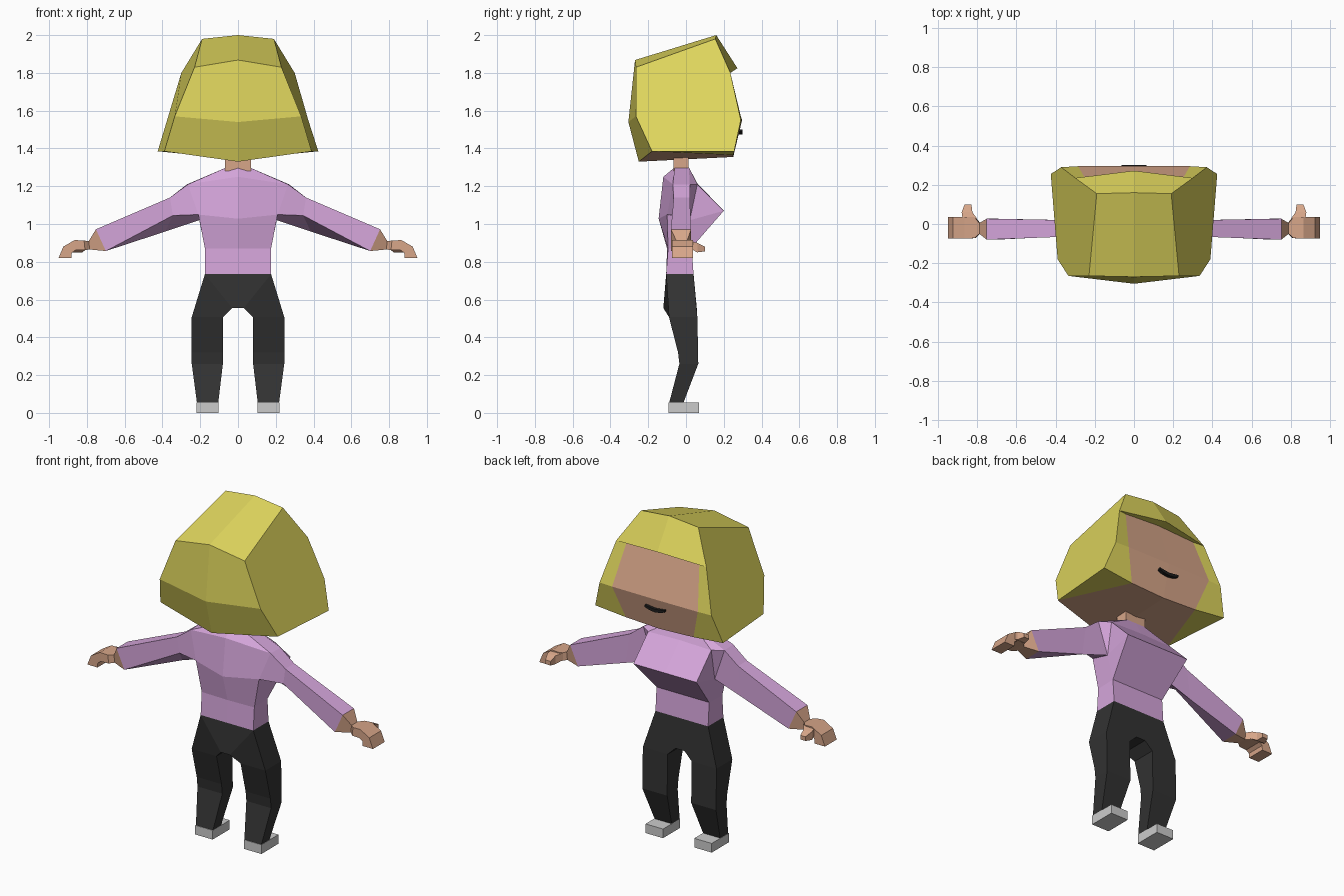
import bpy, bmesh

if "Cube" in bpy.data.objects:
    bpy.data.objects.remove(bpy.data.objects["Cube"])


def material(name, rgb):
    m = bpy.data.materials.new(name)
    m.diffuse_color = (*rgb, 1)
    m.use_nodes = True
    m.node_tree.nodes["Principled BSDF"].inputs["Base Color"].default_value = m.diffuse_color
    return m


BLOND = material("blond hair", (0.74, 0.67, 0.11))
SKIN = material("skin", (0.68, 0.38, 0.25))
PINK = material("lilac knit", (0.67, 0.38, 0.71))
BLACK = material("dark cloth", (0.032, 0.032, 0.032))
GREY = material("shoe grey", (0.60, 0.60, 0.60))
INK = material("mouth black", (0.012, 0.012, 0.012))


def mirrored(name, verts, faces, mat):
    """Build the +x half and its reflection as one welded flat-shaded mesh."""
    bm = bmesh.new()
    for s in (1, -1):
        vs = [bm.verts.new((s * x, y, z)) for x, y, z in verts]
        for f in faces:
            bm.faces.new([vs[i] for i in f])
    bmesh.ops.remove_doubles(bm, verts=bm.verts, dist=0.0005)
    bmesh.ops.recalc_face_normals(bm, faces=bm.faces)
    me = bpy.data.meshes.new(name)
    bm.to_mesh(me)
    bm.free()
    me.materials.append(mat)
    ob = bpy.data.objects.new(name, me)
    bpy.context.collection.objects.link(ob)
    return ob


def named(name, pts, faces, mat):
    """Half shell whose faces are written with point labels."""
    keys = sorted({k for f in faces for k in f.split()})
    mirrored(name, [pts[k] for k in keys],
             [[keys.index(k) for k in f.split()] for f in faces], mat)


def loft(name, rings, mat, start=True, end=True):
    n = len(rings[0])
    faces = [(r * n + i, r * n + (i + 1) % n, (r + 1) * n + (i + 1) % n, (r + 1) * n + i)
             for r in range(len(rings) - 1) for i in range(n)]
    if start:
        faces.append(tuple(range(n)))
    if end:
        faces.append(tuple(range((len(rings) - 1) * n, len(rings) * n)))
    mirrored(name, [p for r in rings for p in r], faces, mat)


def limb_ring(xt, zt, xb, zb, y0, y1):
    """Section of a sideways limb: upper edge and lower edge."""
    return [(xt, y0, zt), (xt, y1, zt), (xb, y1, zb), (xb, y0, zb)]


def flat_ring(x0, x1, y0, y1, z):
    """Level section of an upright part."""
    return [(x1, y0, z), (x1, y1, z), (x0, y1, z), (x0, y0, z)]


# Head: a = crown, b/c/d = back going down, f = fringe, g/h = front sides, i/j/k = face
head = {
    "a0": (0, 0.16, 2.0), "a1": (0.19, 0.155, 1.98),
    "b0": (0, -0.27, 1.868), "b1": (0.23, -0.265, 1.83),
    "c0": (0, -0.305, 1.54), "c1": (0.335, -0.265, 1.57),
    "d0": (0, -0.25, 1.33), "d1": (0.39, -0.18, 1.385),
    "f0": (0, 0.272, 1.825), "f1": (0.30, 0.235, 1.80),
    "g1": (0.372, 0.29, 1.55), "h1": (0.425, 0.255, 1.385),
    "i0": (0, 0.205, 1.83), "i1": (0.24, 0.215, 1.81),
    "j0": (0, 0.297, 1.55), "j1": (0.285, 0.295, 1.55),
    "k0": (0, 0.25, 1.355), "k1": (0.225, 0.25, 1.365),
}
named("hair", head, [
    "a0 a1 b1 b0", "b0 b1 c1 c0", "c0 c1 d1 d0",     # crown and back
    "a1 b1 c1 d1 h1 g1 f1",                          # side
    "a0 a1 f1 f0", "f0 f1 i1 i0",                    # fringe
    "f1 g1 j1 i1", "g1 h1 k1 j1", "h1 d1 k1",        # strands by the cheeks
], BLOND)
named("face", head, ["i0 i1 j1 j0", "j0 j1 k1 k0", "k0 k1 d1 d0"], SKIN)

# Mouth: thin curved bar
loft("mouth", [[(x, 0.270, z), (x, 0.300, z), (x, 0.300, z + h), (x, 0.270, z + h)]
               for x, z, h in ((0, 1.474, 0.018), (0.04, 1.479, 0.018), (0.065, 1.489, 0.012))],
     INK, start=False)

# Neck
loft("neck", [flat_ring(0, 0.068, -0.065, 0.012, z) for z in (1.28, 1.37)], SKIN, False, False)

# Sweater body: n = collar, s = shoulders, p = armpit, m = chest ridge, w = waist, u = hem
body = {
    "nb0": (0, -0.06, 1.30), "nb1": (0.06, -0.06, 1.30),
    "nf1": (0.06, 0.015, 1.30), "nf0": (0, 0.015, 1.30),
    "sb0": (0, -0.12, 1.25), "sb1": (0.265, -0.07, 1.21), "st": (0.27, 0.02, 1.21),
    "sf1": (0.21, 0.06, 1.21), "sf0": (0, 0.06, 1.215),
    "pb0": (0, -0.145, 1.028), "pb1": (0.21, -0.10, 1.05), "pf1": (0.205, 0.02, 1.02),
    "m1": (0.21, 0.20, 1.07), "m0": (0, 0.20, 1.07),
    "wb0": (0, -0.10, 0.87), "wb1": (0.175, -0.095, 0.87),
    "wf1": (0.175, 0.03, 0.875), "wf0": (0, 0.03, 0.875),
    "ub0": (0, -0.105, 0.735), "ub1": (0.175, -0.105, 0.735),
    "uf1": (0.175, 0.04, 0.735), "uf0": (0, 0.04, 0.735),
}
named("sweater", body, [
    "nb0 nb1 nf1 nf0", "nb0 nb1 sb1 sb0", "nb1 nf1 st sb1", "nf1 st sf1", "nf0 nf1 sf1 sf0",
    "sb0 sb1 pb1 pb0", "pb0 pb1 wb1 wb0", "wb0 wb1 ub1 ub0",
    "sf0 sf1 m1 m0", "m0 m1 wf1 wf0", "wf0 wf1 uf1 uf0",
    "st sf1 pf1", "sf1 m1 pf1", "m1 wf1 pf1", "pb1 pf1 wf1 wb1", "wb1 wf1 uf1 ub1",
], PINK)

# Sleeves
cuff = limb_ring(0.752, 0.972, 0.70, 0.857, -0.08, 0.027)
loft("sleeves", [
    [body[k] for k in ("sb1", "st", "pf1", "pb1")],
    [(0.36, -0.065, 1.14), (0.36, 0.02, 1.14), (0.385, 0.02, 0.96), (0.345, -0.062, 1.045)],
    cuff,
], PINK, False, False)

# Hands with curled fingers
loft("hands", [
    cuff,
    limb_ring(0.79, 0.91, 0.785, 0.865, -0.05, 0.005),
    limb_ring(0.815, 0.912, 0.81, 0.862, -0.072, 0.035),
    limb_ring(0.865, 0.915, 0.86, 0.862, -0.075, 0.037),
    limb_ring(0.925, 0.88, 0.88, 0.847, -0.075, 0.037),
    limb_ring(0.95, 0.82, 0.882, 0.82, -0.075, 0.037),
], SKIN, start=False)
loft("thumbs", [
    [(x0, y, z0), (x1, y, z0), (x1, y, z1), (x0, y, z1)]
    for x0, x1, y, z0, z1 in ((0.80, 0.875, 0.025, 0.868, 0.91),
                              (0.825, 0.88, 0.06, 0.85, 0.90),
                              (0.83, 0.865, 0.10, 0.855, 0.88))
], SKIN)

# Trousers: hips, then the legs
legs = flat_ring(0.08, 0.245, -0.09, 0.06, 0.507)
hips = {
    "wb0": body["ub0"], "wb1": body["ub1"], "wf1": body["uf1"], "wf0": body["uf0"],
    "cb0": (0, -0.12, 0.555), "cb1": (0.03, -0.12, 0.555),
    "cf1": (0.03, 0.057, 0.555), "cf0": (0, 0.057, 0.555),
    "bo": legs[0], "fo": legs[1], "fi": legs[2], "bi": legs[3],
}
named("trouser_hips", hips, [
    "wb0 wb1 cb1 cb0", "wb1 bo bi cb1", "wf0 wf1 cf1 cf0", "wf1 fo fi cf1",
    "wb1 wf1 fo bo", "cb0 cb1 cf1 cf0", "cb1 bi fi cf1",
], BLACK)
loft("trouser_legs", [
    legs,
    flat_ring(0.08, 0.245, -0.042, 0.064, 0.32),
    flat_ring(0.08, 0.245, -0.035, 0.065, 0.26),
    flat_ring(0.105, 0.217, -0.09, -0.015, 0.05),
], BLACK, False, False)

# Shoes
loft("shoes", [flat_ring(0.104, 0.22, -0.092, 0.07, z) for z in (0, 0.055)], GREY)
